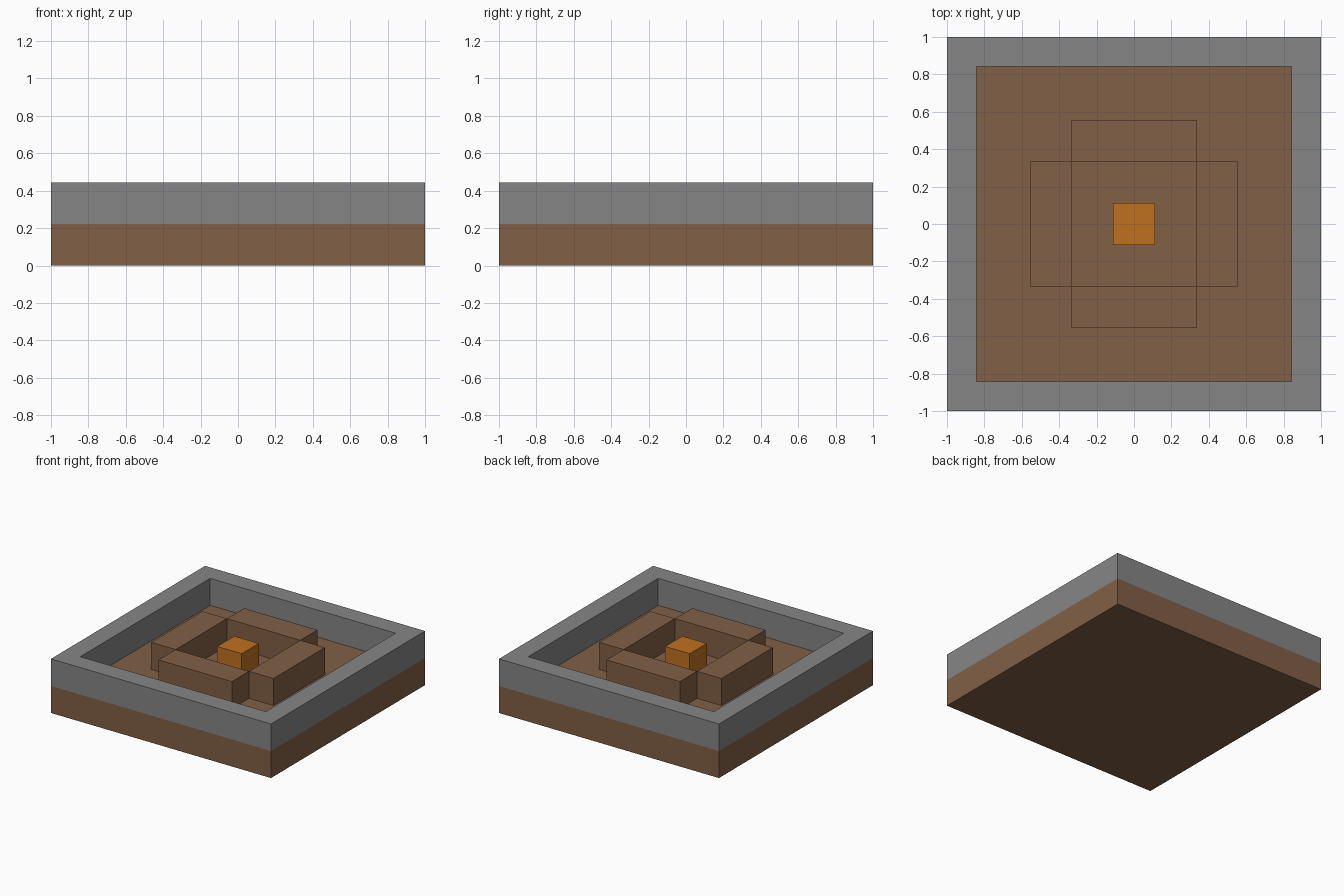
import bpy
import bmesh
from mathutils import Matrix, Vector

CELL = 2 / 9          # layout unit: the model is nine cells wide
FLOOR, TOP = CELL, 2 * CELL

old = bpy.data.objects.get("Cube")
if old:
    bpy.data.objects.remove(old, do_unlink=True)


def material(name, rgb):
    mat = bpy.data.materials.new(name)
    mat.use_nodes = True
    colour = (*rgb, 1)
    mat.diffuse_color = colour
    for node in mat.node_tree.nodes:
        if node.type == 'BSDF_PRINCIPLED':
            node.inputs["Base Color"].default_value = colour
    return mat


def finish(bm, name, *mats):
    mesh = bpy.data.meshes.new(name)
    bm.normal_update()
    bm.to_mesh(mesh)
    bm.free()
    for mat in mats:
        mesh.materials.append(mat)
    obj = bpy.data.objects.new(name, mesh)
    bpy.context.collection.objects.link(obj)
    return obj


def box(centre, size):
    bm = bmesh.new()
    matrix = Matrix.Translation(centre) @ Matrix.Diagonal((*size, 1))
    bmesh.ops.create_cube(bm, size=1, matrix=matrix)
    return bm


brown = material("earth brown", (0.220, 0.117, 0.061))
grey = material("stone grey", (0.238, 0.238, 0.238))
orange = material("warm orange", (0.520, 0.165, 0.0145))

# Tray: brown slab with a grey rim raised one cell around the floor
bm = box((0, 0, FLOOR / 2), (2, 2, FLOOR))
bm.normal_update()
floor = next(f for f in bm.faces if f.normal.z > 0.9)
rim = bmesh.ops.inset_region(bm, faces=[floor], thickness=CELL)["faces"]
raised = bmesh.ops.extrude_face_region(bm, geom=rim)["geom"]
bmesh.ops.delete(bm, geom=rim, context='FACES_ONLY')
bmesh.ops.translate(bm, vec=Vector((0, 0, TOP - FLOOR)),
                    verts=[g for g in raised if isinstance(g, bmesh.types.BMVert)])
bmesh.ops.recalc_face_normals(bm, faces=bm.faces[:])
for face in bm.faces:
    face.material_index = int(face.calc_center_median().z > FLOOR + 0.01)
finish(bm, "tray", brown, grey)

# Four brown blocks around the centre, touching at their corners
mid = (FLOOR + TOP) / 2
for name, dx, dy in (("front", 0, -1), ("back", 0, 1), ("left", 1, 0), ("right", -1, 0)):
    size = (3 * CELL if dy else CELL, 3 * CELL if dx else CELL, CELL)
    finish(box((dx * 2 * CELL, dy * 2 * CELL, mid), size), name + "_block", brown)

# Orange cube in the middle
finish(box((0, 0, mid), (CELL, CELL, CELL)), "centre_cube", orange)
